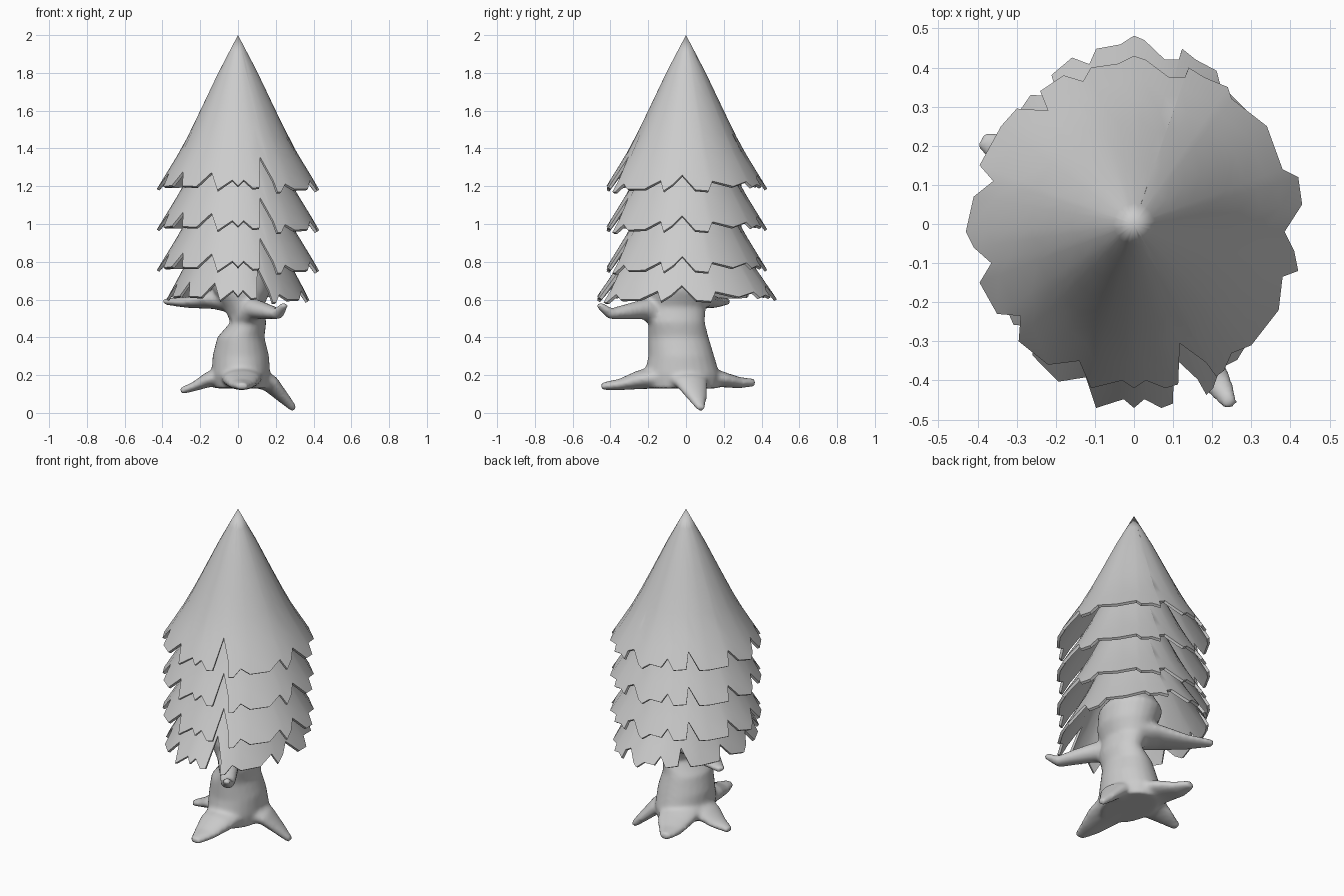
import bpy, bmesh, math
from mathutils import Vector

if "Cube" in bpy.data.objects:
    bpy.data.objects.remove(bpy.data.objects["Cube"])

# Jagged rim outline of one foliage tier (x, y), counter-clockwise
RIM = [(.43, .05), (.42, .12), (.38, .14), (.34, .25), (.25, .32), (.24, .35), (.18, .375),
       (.14, .40), (.13, .375), (.09, .375), (.03, .42), (0, .43), (-.04, .41), (-.11, .40),
       (-.13, .365), (-.18, .38), (-.24, .34), (-.22, .29), (-.30, .295), (-.34, .25),
       (-.395, .15), (-.36, .11), (-.41, .07), (-.43, -.02), (-.41, -.06), (-.365, -.10),
       (-.395, -.15), (-.35, -.23), (-.29, -.235), (-.295, -.30), (-.22, -.36), (-.14, -.35),
       (-.11, -.42), (-.03, -.40), (0, -.42), (.03, -.40), (.08, -.42), (.113, -.41),
       (.117, -.305), (.185, -.355), (.21, -.39), (.23, -.375), (.25, -.33), (.30, -.31),
       (.37, -.22), (.38, -.135), (.42, -.12), (.41, -.07), (.385, -.02)]
# Flared cone profile (radius, height)
CONE = [(0, 2), (.1, 1.81), (.2, 1.6), (.29, 1.415), (.36, 1.3), (.44, 1.17)]


def cone_z(r):
    for (r0, z0), (r1, z1) in zip(CONE, CONE[1:]):
        if r <= r1:
            return z0 + (z1 - z0) * (r - r0) / (r1 - r0)
    return CONE[-1][1]


def activate(ob):
    bpy.ops.object.select_all(action='DESELECT')
    ob.select_set(True)
    bpy.context.view_layer.objects.active = ob


def make_object(name, bm):
    me = bpy.data.meshes.new(name)
    bm.to_mesh(me)
    bm.free()
    ob = bpy.data.objects.new(name, me)
    bpy.context.collection.objects.link(ob)
    activate(ob)
    return ob


# Foliage: one thick-skinned cone, repeated down the tree
bm = bmesh.new()
apex = bm.verts.new((0, 0, 2))
rings = []
for k in range(1, 9):
    t = k / 8
    rings.append([bm.verts.new((x * t, y * t, cone_z(math.hypot(x, y) * t))) for x, y in RIM])
n = len(RIM)
for i in range(n):
    j = (i + 1) % n
    bm.faces.new((apex, rings[0][i], rings[0][j]))
    for a, b in zip(rings, rings[1:]):
        bm.faces.new((a[i], b[i], b[j], a[j]))
top = make_object("foliage_tier_1", bm)
mod = top.modifiers.new("thickness", 'SOLIDIFY')
mod.thickness = .016
mod.offset = -1
bpy.ops.object.modifier_apply(modifier=mod.name)
bpy.ops.object.shade_smooth_by_angle(angle=math.radians(40))
for k, drop, scale in [(2, .215, (1, 1, 1)), (3, .43, (1, 1, 1)), (4, .585, (.88, 1.12, 1))]:
    tier = bpy.data.objects.new("foliage_tier_%d" % k, top.data)
    tier.location.z = -drop
    tier.scale = scale
    bpy.context.collection.objects.link(tier)


def limb(bm, path, seg=16):
    """Closed tube along (x, y, z, half width, half height) points."""
    pts = [Vector(p[:3]) for p in path]
    loops = []
    for i, p in enumerate(path):
        d = (pts[min(i + 1, len(pts) - 1)] - pts[max(i - 1, 0)]).normalized()
        side = d.cross(Vector((0, 0, 1))).normalized()
        up = side.cross(d)
        loops.append([bm.verts.new(pts[i] + side * p[3] * math.cos(a) + up * p[4] * math.sin(a))
                      for a in (2 * math.pi * s / seg for s in range(seg))])
    close(bm, loops, seg)


def close(bm, loops, seg):
    faces = [bm.faces.new(loops[0]), bm.faces.new(loops[-1])]
    for a, b in zip(loops, loops[1:]):
        for s in range(seg):
            t = (s + 1) % seg
            faces.append(bm.faces.new((a[s], a[t], b[t], b[s])))
    bmesh.ops.recalc_face_normals(bm, faces=faces)


# Trunk: stacked ellipses (z, centre x, centre y, radius x, radius y)
bm = bmesh.new()
stack = [(.13, .02, -.02, .14, .19), (.20, .015, -.02, .155, .20), (.30, .015, -.025, .15, .175),
         (.40, .015, -.04, .125, .16), (.48, .055, -.05, .095, .15), (.56, .03, -.05, .105, .155),
         (.64, .02, -.04, .15, .18), (.74, .01, -.02, .17, .19), (.85, 0, 0, .1, .1)]
close(bm, [[bm.verts.new((cx + rx * math.cos(a), cy + ry * math.sin(a), z))
            for a in (2 * math.pi * s / 24 for s in range(24))]
           for z, cx, cy, rx, ry in stack], 24)

# Roots
limb(bm, [(.02, -.05, .20, .13, .07), (.02, -.25, .175, .10, .05), (.02, -.35, .15, .07, .03), (.02, -.45, .14, .03, .02)])
limb(bm, [(-.02, .05, .20, .13, .07), (-.06, .20, .175, .10, .04), (-.09, .28, .16, .07, .03), (-.11, .365, .16, .03, .02)])
limb(bm, [(-.05, 0, .20, .13, .06), (-.16, 0, .175, .09, .04), (-.23, .01, .14, .06, .025), (-.305, .01, .115, .025, .018)])
limb(bm, [(.07, 0, .20, .13, .06), (.17, .03, .155, .09, .045), (.24, .06, .08, .055, .03), (.30, .08, .018, .022, .018)])

# Branches: front right hook, broad back left limb
limb(bm, [(.02, -.10, .50, .07, .08), (.09, -.22, .55, .06, .055), (.16, -.32, .535, .05, .04),
          (.21, -.40, .525, .04, .03), (.25, -.465, .575, .02, .018)])
limb(bm, [(0, 0, .60, .13, .08), (-.13, .06, .60, .11, .05), (-.26, .14, .585, .07, .03), (-.39, .22, .59, .025, .018)])

trunk = make_object("trunk_with_roots", bm)
mod = trunk.modifiers.new("blend", 'REMESH')
mod.mode = 'VOXEL'
mod.voxel_size = .012
mod.use_smooth_shade = True
mod = trunk.modifiers.new("soften", 'SMOOTH')
mod.factor = .5
mod.iterations = 8
